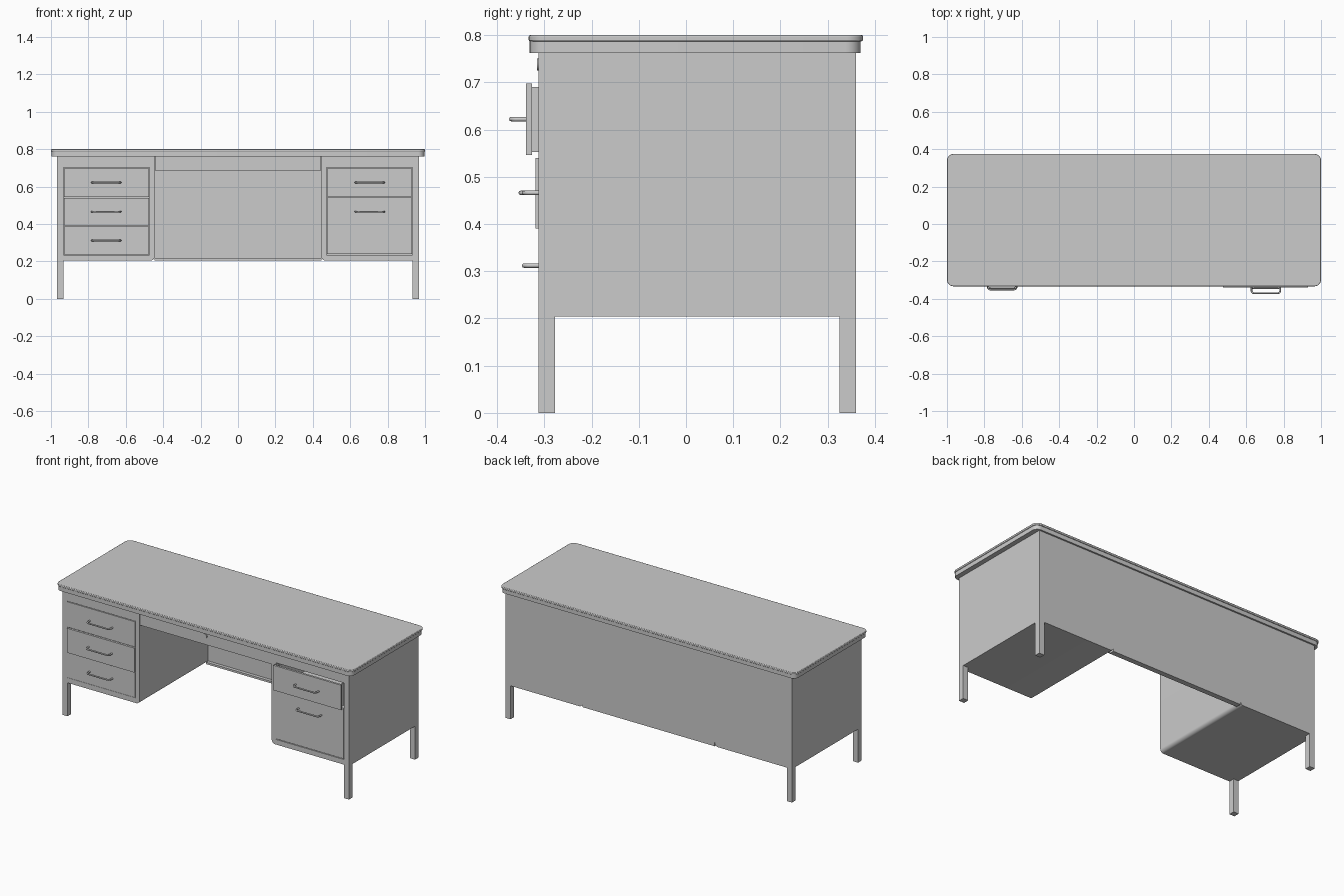
import bpy, bmesh, math

if "Cube" in bpy.data.objects:
    bpy.data.objects.remove(bpy.data.objects["Cube"])

FRONT, BACK = -0.312, 0.36      # body depth range
SIDE, KNEE = 0.967, 0.446       # outer and inner side of the pedestals


def make(name, bm):
    bmesh.ops.recalc_face_normals(bm, faces=bm.faces)
    me = bpy.data.meshes.new(name)
    bm.to_mesh(me)
    bm.free()
    ob = bpy.data.objects.new(name, me)
    bpy.context.collection.objects.link(ob)
    return ob


def add_box(bm, x, y, z):
    vs = bmesh.ops.create_cube(bm, size=1)["verts"]
    for v in vs:
        for i, (a, b) in enumerate((x, y, z)):
            v.co[i] = (a + b) / 2 + v.co[i] * (b - a)


def boxes(name, *parts):
    bm = bmesh.new()
    for p in parts:
        add_box(bm, *p)
    return make(name, bm)


def prism(name, pts, offset):
    bm = bmesh.new()
    f = bm.faces.new([bm.verts.new(p) for p in pts])
    r = bmesh.ops.extrude_face_region(bm, geom=[f])
    bmesh.ops.translate(bm, vec=offset,
                        verts=[g for g in r["geom"] if isinstance(g, bmesh.types.BMVert)])
    return make(name, bm)


def arc(cx, cy, r, a0, a1, n=8):
    return [(cx + r * math.cos(math.radians(a0 + (a1 - a0) * i / n)),
             cy + r * math.sin(math.radians(a0 + (a1 - a0) * i / n))) for i in range(n + 1)]


def smooth(ob, angle=35):
    bpy.ops.object.select_all(action='DESELECT')
    bpy.context.view_layer.objects.active = ob
    ob.select_set(True)
    bpy.ops.object.shade_smooth_by_angle(angle=math.radians(angle))


def rounded_slab(name, x, y0, y1, z0, z1, r, bevel=0):
    pts = (arc(x - r, y1 - r, r, 0, 90) + arc(-x + r, y1 - r, r, 90, 180)
           + arc(-x + r, y0 + r, r, 180, 270) + arc(x - r, y0 + r, r, 270, 360))
    ob = prism(name, [(a, b, z0) for a, b in pts], (0, 0, z1 - z0))
    if bevel:
        m = ob.modifiers.new("soft_edge", 'BEVEL')
        m.width, m.segments = bevel, 2
        m.limit_method, m.angle_limit = 'ANGLE', math.radians(40)
    smooth(ob)


# Desk top with a slightly inset apron below it
rounded_slab("desk_top", 1.0, -0.333, 0.375, 0.787, 0.8, 0.035, 0.003)
rounded_slab("top_apron", 0.996, -0.331, 0.37, 0.762, 0.788, 0.033)

# Pedestals with rounded inner lower edge and a hollow drawer bay
for s, side in ((-1, "left"), (1, "right")):
    r = 0.022
    prof = [(SIDE, 0.763), (KNEE, 0.763)] + arc(KNEE + r, 0.204 + r, r, 180, 270) + [(SIDE, 0.204)]
    ped = prism(side + "_pedestal", [(s * x, FRONT, z) for x, z in prof], (0, BACK - FRONT, 0))
    bay = boxes(side + "_bay_cutter",
                (sorted((s * 0.474, s * 0.932)), (-0.4, 0.33), (0.235, 0.702)))
    bay.hide_render = True
    bay.hide_viewport = True
    bay.display_type = 'WIRE'
    m = ped.modifiers.new("drawer_bay", 'BOOLEAN')
    m.object, m.operation, m.solver = bay, 'DIFFERENCE', 'EXACT'
    smooth(ped)

    # Square corner legs
    for y0, part in ((FRONT, "front"), (BACK - 0.035, "back")):
        boxes(f"{side}_{part}_leg",
              (sorted((s * (SIDE - 0.035), s * SIDE)), (y0, y0 + 0.035), (0, 0.206)))

# Back panel behind the knee space with a folded lower lip
boxes("back_panel",
      ((-KNEE, KNEE), (0.348, BACK), (0.204, 0.763)),
      ((-KNEE, KNEE), (0.328, 0.348), (0.204, 0.216)))


def tray(x0, x1, y0, y1, z0, z1, t=0.008):
    return [((x0, x1), (y0, y1), (z0, z0 + t)),
            ((x0, x0 + t), (y0, y1), (z0 + t, z1)),
            ((x1 - t, x1), (y0, y1), (z0 + t, z1)),
            ((x0 + t, x1 - t), (y1 - t, y1), (z0 + t, z1))]


# Shallow drawer over the knee space, with its round lock
boxes("centre_drawer",
      ((-KNEE + 0.002, KNEE - 0.002), (FRONT + 0.002, FRONT + 0.014), (0.685, 0.761)),
      *tray(-0.42, 0.42, FRONT + 0.014, 0.2, 0.692, 0.75))
lock = prism("drawer_lock", [(x, FRONT + 0.004, z) for x, z in arc(-0.003, 0.738, 0.013, 0, 345, 23)],
             (0, -0.008, 0))
smooth(lock)


def handle(name, cx, y, z):
    # Round bar bent into a shallow U
    w, d, r = 0.077, 0.031, 0.014
    path = ([(-w, 0.002)] + arc(-w + r, -d + r, r, 180, 270, 5)
            + arc(w - r, -d + r, r, 270, 360, 5) + [(w, 0.002)])
    cu = bpy.data.curves.new(name, 'CURVE')
    cu.dimensions = '3D'
    cu.bevel_depth, cu.bevel_resolution, cu.use_fill_caps = 0.0048, 2, True
    sp = cu.splines.new('POLY')
    sp.points.add(len(path) - 1)
    for p, (a, b) in zip(sp.points, path):
        p.co = (cx + a, y + b, z, 1)
    ob = bpy.data.objects.new(name, cu)
    bpy.context.collection.objects.link(ob)


# Pedestal drawers: side, name, bottom, top, how far pulled out, handle height
drawers = ((-1, "left_top_drawer", 0.544, 0.698, 0.0, 0.622),
           (-1, "left_middle_drawer", 0.391, 0.54, 0.007, 0.466),
           (-1, "left_bottom_drawer", 0.236, 0.387, 0.0, 0.312),
           (1, "right_top_drawer", 0.546, 0.698, 0.027, 0.622),
           (1, "right_file_drawer", 0.239, 0.542, 0.0, 0.466))
for s, name, z0, z1, pull, hz in drawers:
    x0, x1 = sorted((s * 0.475, s * 0.931))
    y = FRONT - pull
    boxes(name, ((x0, x1), (y, y + 0.013), (z0, z1)),
          *tray(x0 + 0.012, x1 - 0.012, y + 0.013, y + 0.6, z0 + 0.007, z1 - 0.008))
    handle(name + "_handle", s * 0.705, y, hz)
